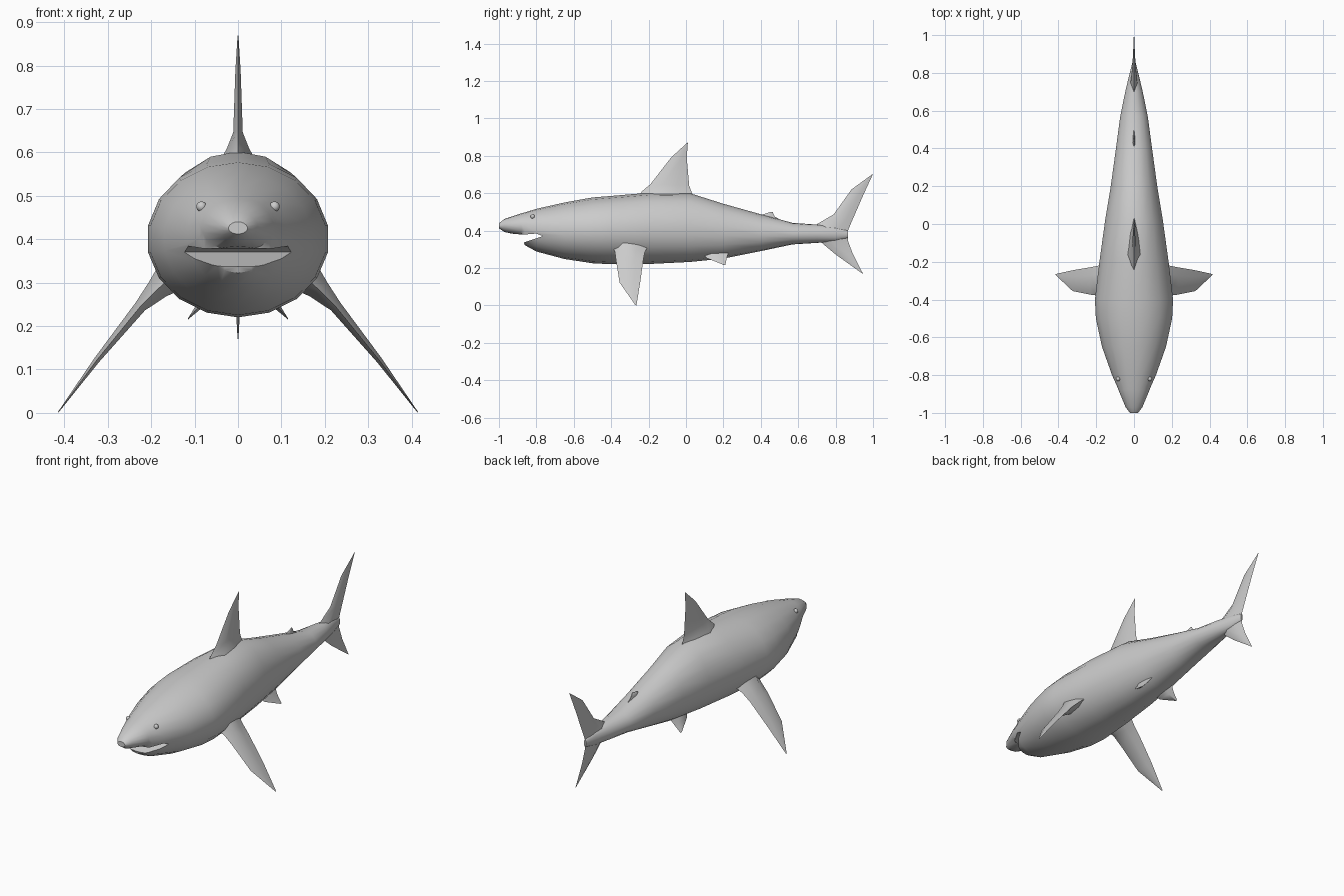
import bpy, bmesh, math
from mathutils import Vector


def loft(name, rings, angle=50):
    """Skin a list of equal-length point rings and cap both ends."""
    bm = bmesh.new()
    rows = [[bm.verts.new(p) for p in r] for r in rings]
    n = len(rows[0])
    for a, b in zip(rows, rows[1:]):
        for i in range(n):
            j = (i + 1) % n
            bm.faces.new((a[i], a[j], b[j], b[i]))
    bm.faces.new(rows[0])
    bm.faces.new(rows[-1])
    bmesh.ops.recalc_face_normals(bm, faces=bm.faces)
    me = bpy.data.meshes.new(name)
    bm.to_mesh(me)
    bm.free()
    ob = bpy.data.objects.new(name, me)
    bpy.context.collection.objects.link(ob)
    if angle:
        smooth(ob, angle)
    return ob


def activate(ob):
    bpy.ops.object.select_all(action='DESELECT')
    ob.select_set(True)
    bpy.context.view_layer.objects.active = ob


def smooth(ob, angle):
    activate(ob)
    bpy.ops.object.shade_smooth_by_angle(angle=math.radians(angle))


def cut(ob, cutter):
    m = ob.modifiers.new("cut", 'BOOLEAN')
    m.operation, m.solver, m.object = 'DIFFERENCE', 'EXACT', cutter
    activate(ob)
    bpy.ops.object.modifier_apply(modifier=m.name)
    bpy.data.objects.remove(cutter)


def fin(name, sections, normal=(1, 0, 0)):
    """Each section: leading point, trailing point, half thickness."""
    nrm = Vector(normal).normalized()
    rings = []
    for a, b, t in sections:
        a, b = Vector(a), Vector(b)
        p, q = a.lerp(b, 0.3), a.lerp(b, 0.7)
        rings.append([a, p + nrm * t, q + nrm * t * 0.6, b,
                      q - nrm * t * 0.6, p - nrm * t])
    return loft(name, rings, 60)


def middle_fin(name, sections):
    return fin(name, [((0, a, b), (0, c, d), t) for a, b, c, d, t in sections])


# Body stations: y, half width, top z, widest z, bottom z
stations = [
    (-1.00, 0.022, 0.440, 0.425, 0.412), (-0.97, 0.045, 0.462, 0.428, 0.392),
    (-0.88, 0.083, 0.492, 0.425, 0.372), (-0.862, 0.090, 0.497, 0.42, 0.322),
    (-0.80, 0.118, 0.516, 0.41, 0.288), (-0.65, 0.172, 0.550, 0.40, 0.248),
    (-0.50, 0.205, 0.577, 0.40, 0.225), (-0.40, 0.210, 0.585, 0.40, 0.220),
    (-0.20, 0.186, 0.602, 0.40, 0.221), (0.02, 0.155, 0.600, 0.40, 0.232),
    (0.20, 0.125, 0.543, 0.395, 0.250), (0.40, 0.097, 0.487, 0.385, 0.290),
    (0.57, 0.074, 0.441, 0.38, 0.326), (0.70, 0.047, 0.432, 0.38, 0.334),
    (0.80, 0.023, 0.420, 0.38, 0.342), (0.865, 0.006, 0.400, 0.38, 0.360),
]
SIDES = 18
rings = []
for y, w, top, mid, bot in stations:
    ring = []
    for i in range(SIDES):
        t = 2 * math.pi * i / SIDES
        c = math.cos(t)
        ring.append((w * math.sin(t), y,
                     mid + c * (top - mid if c > 0 else mid - bot)))
    rings.append(ring)
body = loft("body", rings, 0)

# Mouth opening
mouth = [(-1.02, 0.372), (-0.95, 0.385), (-0.87, 0.378), (-0.80, 0.384),
         (-0.765, 0.370), (-0.82, 0.352), (-0.872, 0.335), (-1.02, 0.33)]
cut(body, loft("mouth_cutter",
               [[(x, y, z) for y, z in mouth] for x in (-0.3, 0.3)], 0))
smooth(body, 40)

# Dorsal fins
middle_fin("dorsal_fin", [
    (-0.27, 0.565, 0.05, 0.565, 0.050), (-0.235, 0.61, 0.03, 0.605, 0.026),
    (-0.19, 0.648, 0.017, 0.64, 0.011), (-0.08, 0.79, 0.004, 0.79, 0.006),
    (0.005, 0.868, 0.010, 0.87, 0.001)])
middle_fin("second_dorsal_fin", [
    (0.38, 0.465, 0.53, 0.445, 0.010), (0.41, 0.486, 0.475, 0.474, 0.006),
    (0.453, 0.50, 0.463, 0.50, 0.001)])

# Tail lobes
middle_fin("tail_upper_lobe", [
    (0.67, 0.40, 0.86, 0.36, 0.026), (0.70, 0.434, 0.866, 0.40, 0.018),
    (0.79, 0.487, 0.887, 0.45, 0.010), (0.885, 0.62, 0.948, 0.59, 0.005),
    (0.995, 0.70, 1.0, 0.703, 0.001)])
middle_fin("tail_lower_lobe", [
    (0.70, 0.365, 0.866, 0.40, 0.022), (0.725, 0.335, 0.866, 0.345, 0.014),
    (0.80, 0.272, 0.892, 0.275, 0.007), (0.94, 0.172, 0.946, 0.17, 0.001)])

# Paired fins and eyes
for side, s in (("left", 1), ("right", -1)):
    fin("pectoral_fin_" + side, [
        ((s * 0.14, -0.40, 0.325), (s * 0.14, -0.20, 0.325), 0.045),
        ((s * 0.185, -0.38, 0.285), (s * 0.185, -0.22, 0.285), 0.026),
        ((s * 0.225, -0.375, 0.245), (s * 0.225, -0.228, 0.245), 0.014),
        ((s * 0.325, -0.355, 0.122), (s * 0.325, -0.245, 0.122), 0.007),
        ((s * 0.413, -0.272, 0.003), (s * 0.415, -0.265, 0.0), 0.001)],
        (s * 0.77, 0, 0.64))
    fin("pelvic_fin_" + side, [
        ((s * 0.060, 0.08, 0.285), (s * 0.060, 0.23, 0.29), 0.018),
        ((s * 0.083, 0.11, 0.253), (s * 0.083, 0.218, 0.253), 0.009),
        ((s * 0.114, 0.197, 0.218), (s * 0.115, 0.210, 0.215), 0.001)],
        (s * 0.77, 0, 0.64))
    bpy.ops.mesh.primitive_uv_sphere_add(segments=12, ring_count=8, radius=0.012,
                                         location=(s * 0.084, -0.82, 0.475))
    eye = bpy.context.object
    eye.name = "eye_" + side
    smooth(eye, 60)
